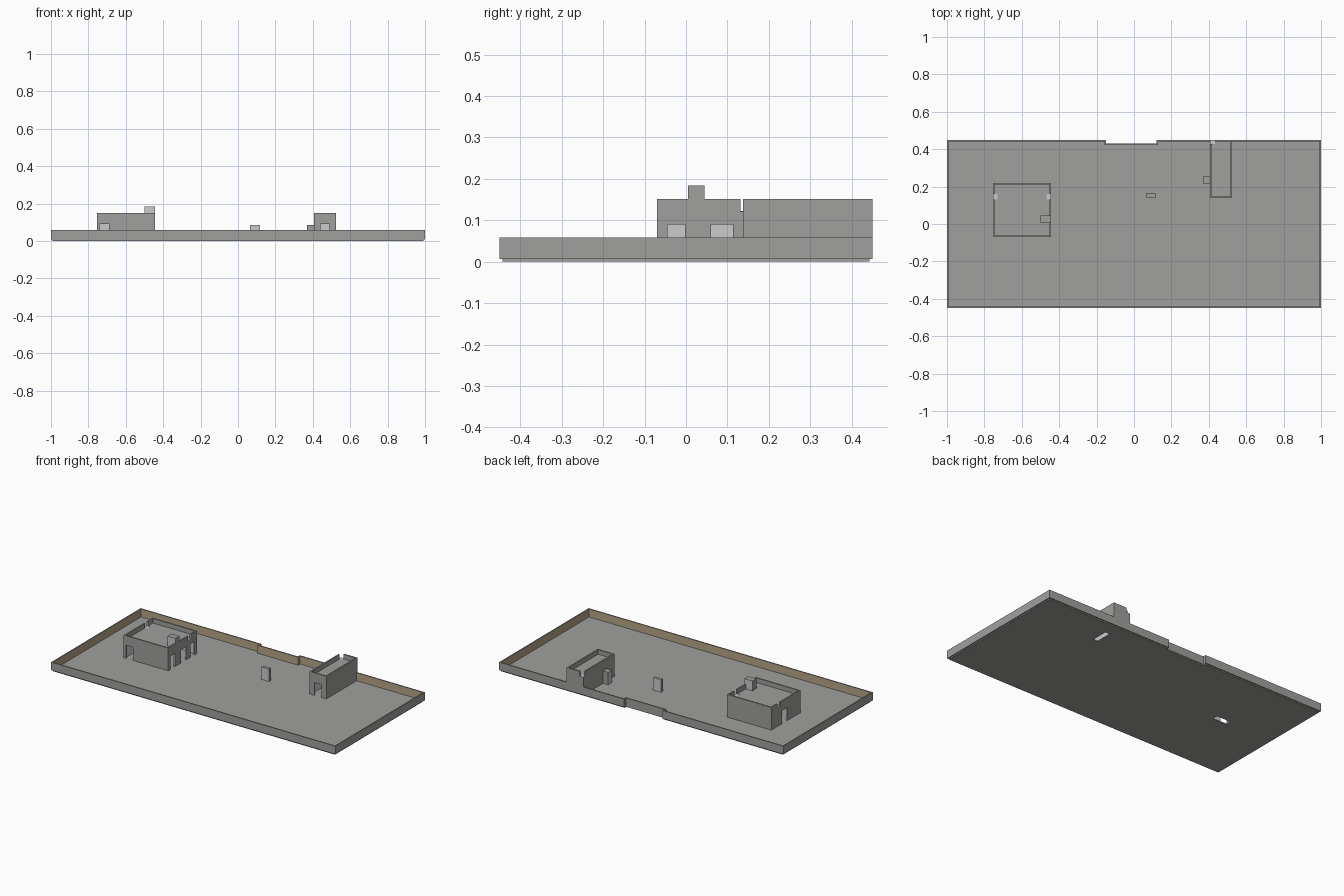
import bpy, bmesh
from mathutils import Vector

if "Cube" in bpy.data.objects:
    bpy.data.objects.remove(bpy.data.objects["Cube"])


def material(name, rgb):
    m = bpy.data.materials.new(name)
    m.diffuse_color = (*rgb, 1)
    m.use_nodes = True
    m.node_tree.nodes["Principled BSDF"].inputs["Base Color"].default_value = m.diffuse_color
    return m


GREY = material("concrete grey", (0.35, 0.35, 0.34))
LIGHT = material("pale grey", (0.60, 0.60, 0.60))
TAN = material("tan wall lining", (0.47, 0.37, 0.25))
FLOOR = 0.007


def box(name, x, y, z, mat=GREY):
    bm = bmesh.new()
    bmesh.ops.create_cube(bm, size=1)
    for v in bm.verts:
        v.co = Vector([r[0] if c < 0 else r[1] for c, r in zip(v.co, (x, y, z))])
    return finish(name, bm, mat)


def finish(name, bm, *mats):
    bmesh.ops.recalc_face_normals(bm, faces=bm.faces)
    me = bpy.data.meshes.new(name)
    bm.to_mesh(me)
    bm.free()
    for m in mats:
        me.materials.append(m)
    ob = bpy.data.objects.new(name, me)
    bpy.context.collection.objects.link(ob)
    return ob


def carve(ob, cuts):
    """Subtract boxes; the cut faces take each cutter's material."""
    cutters = []
    for x, y, z, mat in cuts:
        c = box("cutter", x, y, z, mat)
        c.hide_render = True
        mod = ob.modifiers.new("cut", "BOOLEAN")
        mod.operation = 'DIFFERENCE'
        mod.solver = 'EXACT'
        mod.material_mode = 'TRANSFER'
        mod.object = c
        cutters.append(c)
    dg = bpy.context.evaluated_depsgraph_get()
    me = bpy.data.meshes.new_from_object(ob.evaluated_get(dg))
    ob.modifiers.clear()
    ob.data = me
    for c in cutters:
        bpy.data.objects.remove(c)
    return ob


def panel_box(name, x, y, z, axis):
    """Box whose two faces along one axis are pale."""
    ob = box(name, x, y, z)
    ob.data.materials.append(LIGHT)
    for p in ob.data.polygons:
        p.material_index = int(abs(p.normal[axis]) > 0.5)
    return ob


# ground slab with rear notch and two floor openings under the buildings
carve(box("ground_slab", (-0.993, 0.993), (-0.443, 0.443), (0, FLOOR)), [
    ((-0.15, 0.12), (0.427, 0.5), (-0.1, 0.1), GREY),
    ((0.478, 0.513), (0.25, 0.36), (-0.1, 0.1), GREY),
    ((-0.68, -0.58), (0.0, 0.04), (-0.1, 0.1), GREY),
])

# perimeter wall: clockwise path thickened inwards, inner faces tan
path = [(0.525, 0.45), (1, 0.45), (1, -0.45), (-1, -0.45), (-1, 0.45), (-0.15, 0.45),
        (-0.15, 0.43), (0.12, 0.43), (0.12, 0.45), (0.41, 0.45)]
pts = [Vector(p) for p in path]
norms = []
for a, b in zip(pts, pts[1:]):
    d = (b - a).normalized()
    norms.append(Vector((d.y, -d.x)))
T = 0.008
bm = bmesh.new()
rings = []
for i, p in enumerate(pts):
    if i == 0:
        off = norms[0]
    elif i == len(pts) - 1:
        off = norms[-1]
    else:
        off = norms[i - 1] + norms[i]
    q = p + off * T
    rings.append([bm.verts.new((c.x, c.y, z))
                  for c, z in ((p, FLOOR), (p, 0.058), (q, 0.058), (q, FLOOR))])
for a, b in zip(rings, rings[1:]):
    for k in range(4):
        f = bm.faces.new((a[k], a[(k + 1) % 4], b[(k + 1) % 4], b[k]))
        f.material_index = int(k == 2)
bm.faces.new(rings[0])
bm.faces.new(rings[-1])
finish("perimeter_wall", bm, GREY, TAN)

LOW = (-0.05, 0.09)      # door height range
WELL = (0.122, 0.3)      # roof recess inside the parapet

# large building: hollow, roof recess, doors on three sides, parapet gaps
x0, x1, y0, y1, w = -0.755, -0.443, -0.07, 0.22, 0.009
cuts = [((x0 + w, x1 - w), (y0 + w, y1 - w), (-0.05, 0.113), LIGHT),
        ((x0 + w, x1 - w), (y0 + w, y1 - w), WELL, GREY),
        ((-0.74, -0.69), (-0.1, -0.05), LOW, LIGHT),
        ((-0.8, -0.74), (0.06, 0.115), LOW, LIGHT)]
for ya, yb in ((-0.045, -0.002), (0.06, 0.113), (0.155, 0.195)):
    cuts.append(((-0.46, -0.4), (ya, yb), LOW, LIGHT))
for xa, xb in ((-0.8, -0.73), (-0.468, -0.4)):
    cuts.append(((xa, xb), (0.132, 0.16), (0.1215, 0.3), LIGHT))
carve(box("large_building", (x0, x1), (y0, y1), (FLOOR, 0.151)), cuts)
box("inner_partition", (-0.6, -0.592), (0.05, y1 - w), (FLOOR, 0.113), LIGHT)

# narrow building against the rear wall
x0, x1, y0, y1 = 0.407, 0.525, 0.138, 0.45
carve(box("narrow_building", (x0, x1), (y0, y1), (FLOOR, 0.151)), [
    ((x0 + w, x1 - w), (y0 + w, y1 - w), (-0.05, 0.113), LIGHT),
    ((x0 + w, x1 - w), (y0 + w, y1 - w), WELL, GREY),
    ((0.44, 0.49), (0.1, 0.16), LOW, LIGHT),
    ((0.3, 0.434), (0.427, 0.6), (0.1215, 0.3), LIGHT),
])

# loose blocks: roof block, courtyard block, block beside the narrow building
panel_box("roof_block", (-0.5, -0.443), (0.005, 0.045), (0.122, 0.184), 1)
panel_box("courtyard_block", (0.063, 0.117), (0.143, 0.163), (FLOOR, 0.086), 1)
panel_box("side_block", (0.37, 0.407), (0.215, 0.253), (FLOOR, 0.086), 0)
